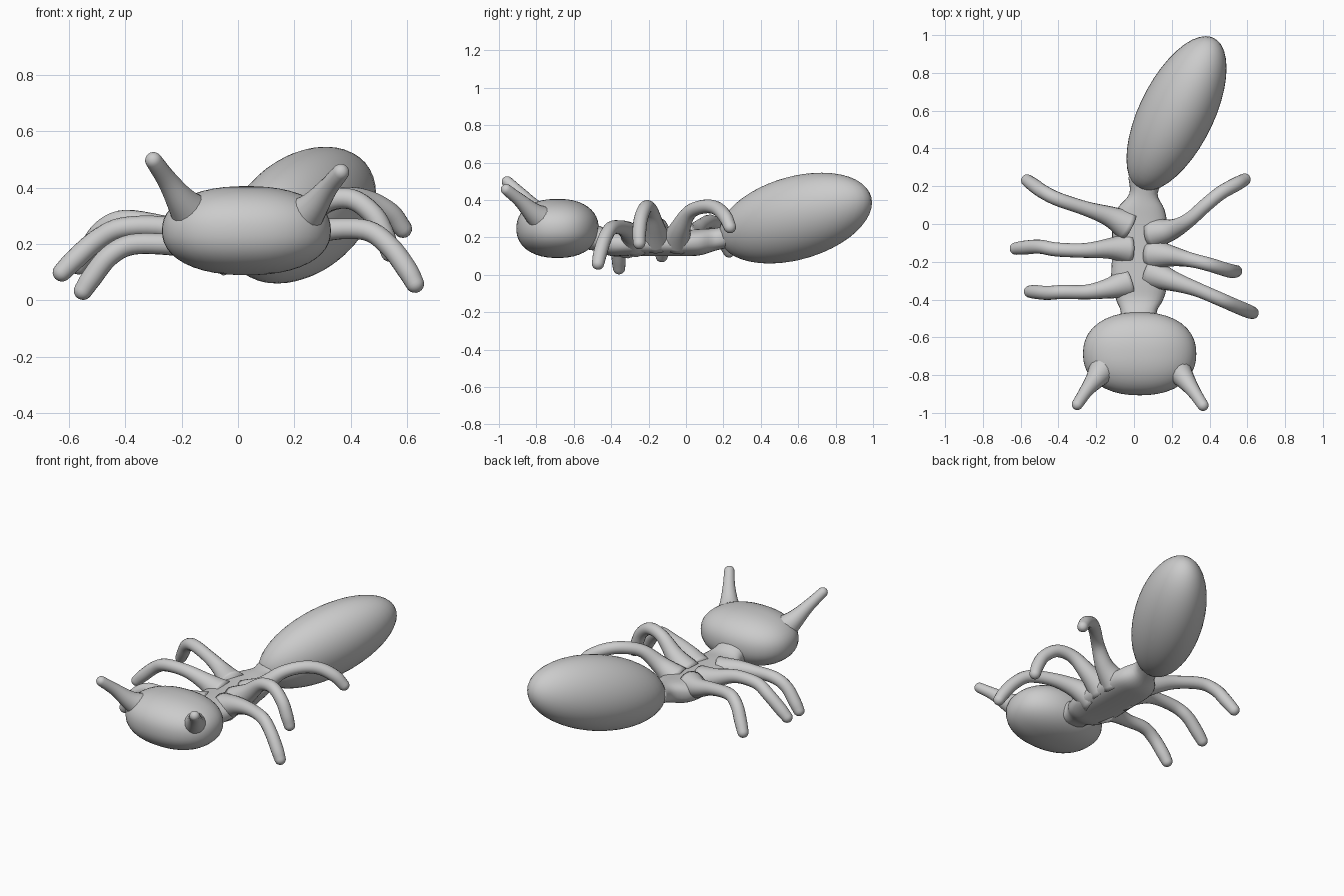
import bpy, bmesh, math
from mathutils import Vector, Matrix

if "Cube" in bpy.data.objects:
    bpy.data.objects.remove(bpy.data.objects["Cube"])

grey = bpy.data.materials.new("plain grey")
grey.diffuse_color = (0.6, 0.6, 0.6, 1)
grey.use_nodes = True
grey.node_tree.nodes["Principled BSDF"].inputs["Base Color"].default_value = grey.diffuse_color


def finish(name, bm):
    bmesh.ops.recalc_face_normals(bm, faces=bm.faces)
    for f in bm.faces:
        f.smooth = True
    mesh = bpy.data.meshes.new(name)
    bm.to_mesh(mesh)
    bm.free()
    mesh.materials.append(grey)
    obj = bpy.data.objects.new(name, mesh)
    bpy.context.collection.objects.link(obj)
    return obj


def ellipsoid(name, centre, shape, power=2.0):
    """Unit ball, optionally squared off, stretched and sheared by a matrix."""
    bm = bmesh.new()
    bmesh.ops.create_uvsphere(bm, u_segments=40, v_segments=24, radius=1)
    for v in bm.verts:
        n = sum(abs(c) ** power for c in v.co) ** (1 / power)
        v.co = shape @ (v.co / n) + Vector(centre)
    return finish(name, bm)


def spline(keys, steps=5):
    """Catmull-Rom through keys of any dimension."""
    pts = [Vector(k) for k in keys]
    pts = [2 * pts[0] - pts[1]] + pts + [2 * pts[-1] - pts[-2]]
    out = []
    for a, b, c, d in zip(pts, pts[1:], pts[2:], pts[3:]):
        for i in range(steps):
            t = i / steps
            out.append(0.5 * (2 * b + (c - a) * t + (2 * a - 5 * b + 4 * c - d) * t * t
                              + (3 * b - a - 3 * c + d) * t ** 3))
    return out + [pts[-2]]


def loft(name, rings):
    bm = bmesh.new()
    loops = [[bm.verts.new(p) for p in ring] for ring in rings]
    n = len(loops[0])
    for a, b in zip(loops, loops[1:]):
        for i in range(n):
            bm.faces.new((a[i], a[(i + 1) % n], b[(i + 1) % n], b[i]))
    bm.faces.new(loops[0])
    bm.faces.new(loops[-1])
    return finish(name, bm)


def limb(name, points, radii, sides=16):
    """Round tube with varying radius and a domed tip."""
    path = spline([(*p, r) for p, r in zip(points, radii)])
    centres = [(p.to_3d(), p[3]) for p in path]
    end, r = centres[-1]
    way = (end - centres[-2][0]).normalized()
    for k in range(1, 6):
        a = math.radians(17 * k)
        centres.append((end + way * r * math.sin(a), r * math.cos(a)))
    rings = []
    side = Vector((0, 1, 0))
    for i, (c, r) in enumerate(centres):
        d = (centres[min(i + 1, len(centres) - 1)][0] - centres[max(i - 1, 0)][0]).normalized()
        side = (side - d * side.dot(d)).normalized()
        up = d.cross(side)
        rings.append([c + r * (side * math.cos(t) + up * math.sin(t))
                      for t in (2 * math.pi * j / sides for j in range(sides))])
    return loft(name, rings)


# Head and tilted abdomen
ellipsoid("head", (0.03, -0.687, 0.248), Matrix.Diagonal((0.30, 0.22, 0.158)), 2.25)
ellipsoid("abdomen", (0.225, 0.585, 0.303),
          Matrix(((0.265, 0, 0), (0.24, 0.332, 0), (0.079, 0.045, 0.225))))

# Thorax: y, centre x, half width, bottom z, top z
sections = [(-0.56, 0.03, 0.12, 0.14, 0.30), (-0.47, 0.025, 0.095, 0.125, 0.265),
            (-0.40, 0.03, 0.125, 0.10, 0.235), (-0.30, 0.03, 0.15, 0.10, 0.235),
            (-0.15, 0.03, 0.145, 0.10, 0.235), (0.0, 0.03, 0.145, 0.10, 0.24),
            (0.08, 0.035, 0.125, 0.105, 0.245), (0.16, 0.05, 0.075, 0.13, 0.25),
            (0.25, 0.07, 0.10, 0.15, 0.27)]
rings = []
for y, x, w, lo, hi in spline(sections, 4):
    ring = []
    for j in range(28):
        t = 2 * math.pi * j / 28
        c, s = math.cos(t), math.sin(t)
        ring.append((x + w * math.copysign(abs(c) ** 0.85, c), y,
                     (lo + hi) / 2 + (hi - lo) / 2 * math.copysign(abs(s) ** 0.85, s)))
    rings.append(ring)
loft("thorax", rings)

# Legs: flared root, slim middle, rounded foot
legs = {
    "left_back_leg": [(-0.03, -0.01, 0.19), (-0.13, 0.04, 0.22), (-0.25, 0.08, 0.26),
                      (-0.40, 0.13, 0.285), (-0.48, 0.17, 0.25), (-0.53, 0.205, 0.18),
                      (-0.565, 0.23, 0.125)],
    "left_middle_leg": [(-0.03, -0.13, 0.18), (-0.13, -0.13, 0.22), (-0.26, -0.14, 0.26),
                        (-0.41, -0.135, 0.258), (-0.50, -0.12, 0.215), (-0.58, -0.125, 0.145),
                        (-0.625, -0.13, 0.10)],
    "left_front_leg": [(-0.03, -0.31, 0.17), (-0.13, -0.34, 0.195), (-0.25, -0.36, 0.20),
                       (-0.38, -0.36, 0.198), (-0.46, -0.365, 0.155), (-0.52, -0.36, 0.08),
                       (-0.55, -0.358, 0.035)],
    "right_back_leg": [(0.10, -0.05, 0.18), (0.20, -0.03, 0.25), (0.29, 0.02, 0.335),
                       (0.38, 0.10, 0.365), (0.46, 0.165, 0.355), (0.54, 0.21, 0.31),
                       (0.585, 0.235, 0.255)],
    "right_middle_leg": [(0.10, -0.16, 0.18), (0.20, -0.17, 0.26), (0.30, -0.19, 0.345),
                         (0.40, -0.215, 0.36), (0.48, -0.24, 0.305), (0.52, -0.25, 0.23),
                         (0.54, -0.25, 0.17)],
    "right_front_leg": [(0.09, -0.26, 0.17), (0.20, -0.30, 0.225), (0.33, -0.345, 0.252),
                        (0.46, -0.40, 0.248), (0.54, -0.435, 0.19), (0.60, -0.46, 0.11),
                        (0.628, -0.47, 0.06)],
}
for name, points in legs.items():
    limb(name, points, [0.085, 0.055, 0.039, 0.037, 0.037, 0.037, 0.033])

# Antennae
antennae = {
    "left_antenna": [(-0.13, -0.72, 0.27), (-0.195, -0.81, 0.345), (-0.25, -0.88, 0.425),
                     (-0.30, -0.955, 0.497)],
    "right_antenna": [(0.19, -0.72, 0.26), (0.26, -0.81, 0.325), (0.315, -0.885, 0.395),
                      (0.365, -0.96, 0.455)],
}
for name, points in antennae.items():
    limb(name, points, [0.10, 0.058, 0.037, 0.03])
